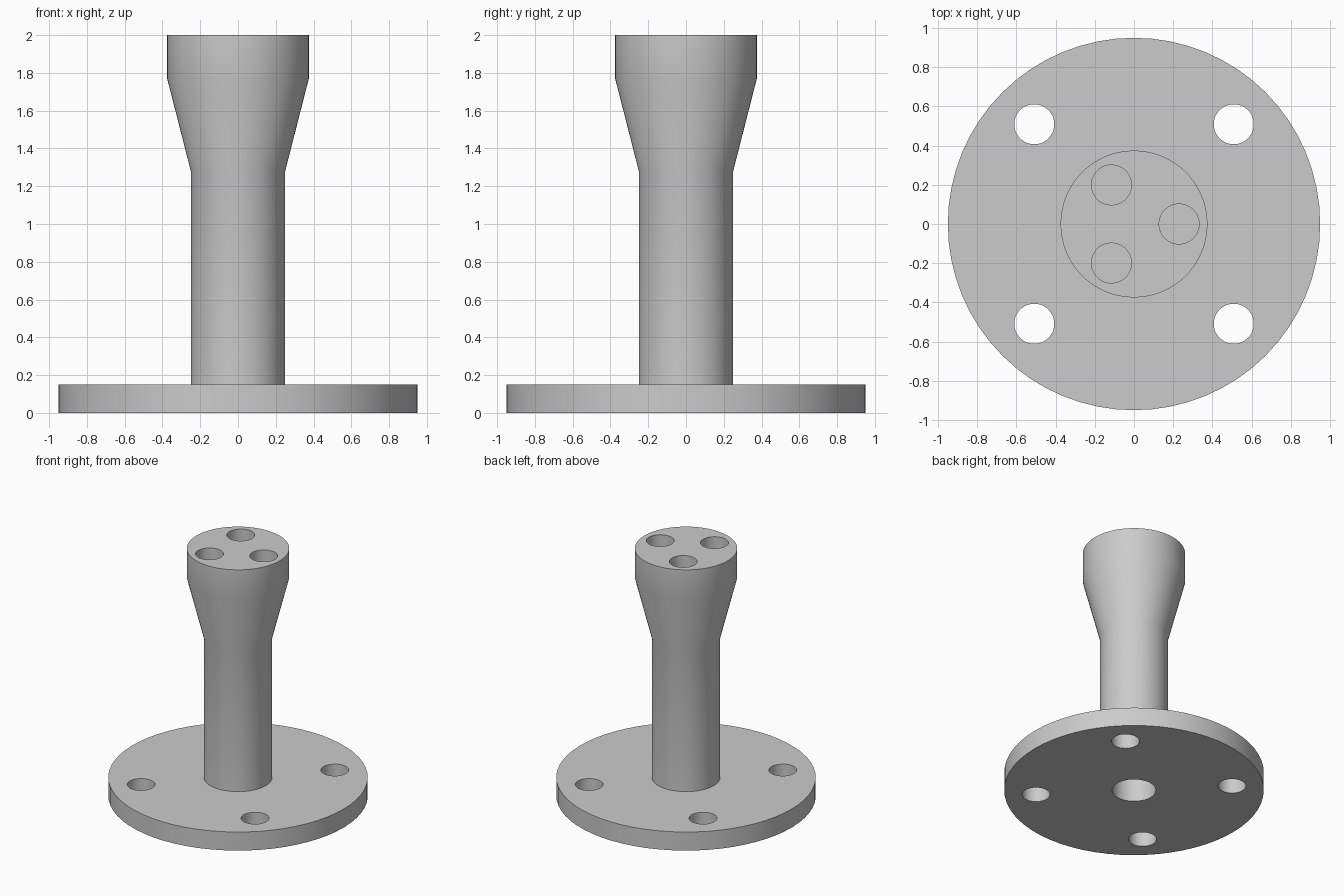
import bpy, bmesh
from math import pi, cos, sin, radians

cube = bpy.data.objects.get("Cube")
if cube:
    bpy.data.objects.remove(cube)

SEGMENTS = 64

metal = bpy.data.materials.new("light_grey")
metal.use_nodes = True
metal.diffuse_color = (0.6, 0.6, 0.6, 1)
metal.node_tree.nodes["Principled BSDF"].inputs["Base Color"].default_value = metal.diffuse_color


def new_object(name, bm):
    bmesh.ops.recalc_face_normals(bm, faces=bm.faces)
    mesh = bpy.data.meshes.new(name)
    bm.to_mesh(mesh)
    bm.free()
    obj = bpy.data.objects.new(name, mesh)
    bpy.context.collection.objects.link(obj)
    mesh.materials.append(metal)
    return obj


def lathe(name, profile):
    """Spin a closed (radius, height) profile whose ends lie on the axis."""
    bm = bmesh.new()
    verts = [bm.verts.new((r, 0, z)) for r, z in profile]
    edges = [bm.edges.new(pair) for pair in zip(verts, verts[1:])]
    bmesh.ops.spin(bm, geom=verts + edges, axis=(0, 0, 1), cent=(0, 0, 0),
                   angle=2 * pi, steps=SEGMENTS, use_duplicate=False)
    bmesh.ops.remove_doubles(bm, verts=bm.verts, dist=1e-4)
    bmesh.ops.dissolve_limit(bm, angle_limit=radians(0.5), verts=bm.verts, edges=bm.edges)
    return new_object(name, bm)


def drill(target, ring, count, start, z_low, z_high, radius=0.102):
    """Cut evenly spaced round holes on a ring around the axis."""
    for i in range(count):
        a = start + 2 * pi * i / count
        cutter = lathe("hole_cutter", [(0, z_low), (radius, z_low), (radius, z_high), (0, z_high)])
        cutter.location = (ring * cos(a), ring * sin(a), 0)
        cutter.hide_render = True
        mod = target.modifiers.new("hole", 'BOOLEAN')
        mod.operation, mod.solver, mod.object = 'DIFFERENCE', 'EXACT', cutter
        bpy.context.view_layer.objects.active = target
        bpy.ops.object.modifier_apply(modifier=mod.name)
        bpy.data.objects.remove(cutter)


# Flange, stem and flared head, with the blind bore in the underside
bore = [(0, 1.0), (0.16, 1.0), (0.16, 0)]
flange = [(0.95, 0), (0.95, 0.15)]
stem = [(0.25, 0.15), (0.25, 1.28)]
head = [(0.375, 1.77), (0.375, 2), (0, 2)]
stand = lathe("flanged_stand", bore + flange + stem + head)

# Four mounting holes through the flange, three blind sockets in the head
drill(stand, 0.72, 4, pi / 4, -0.1, 0.3)
drill(stand, 0.23, 3, 0, 1.75, 2.1)

# Smooth round walls, crisp rims
bpy.ops.object.select_all(action='DESELECT')
stand.select_set(True)
bpy.context.view_layer.objects.active = stand
bpy.ops.object.shade_smooth_by_angle(angle=radians(30))
